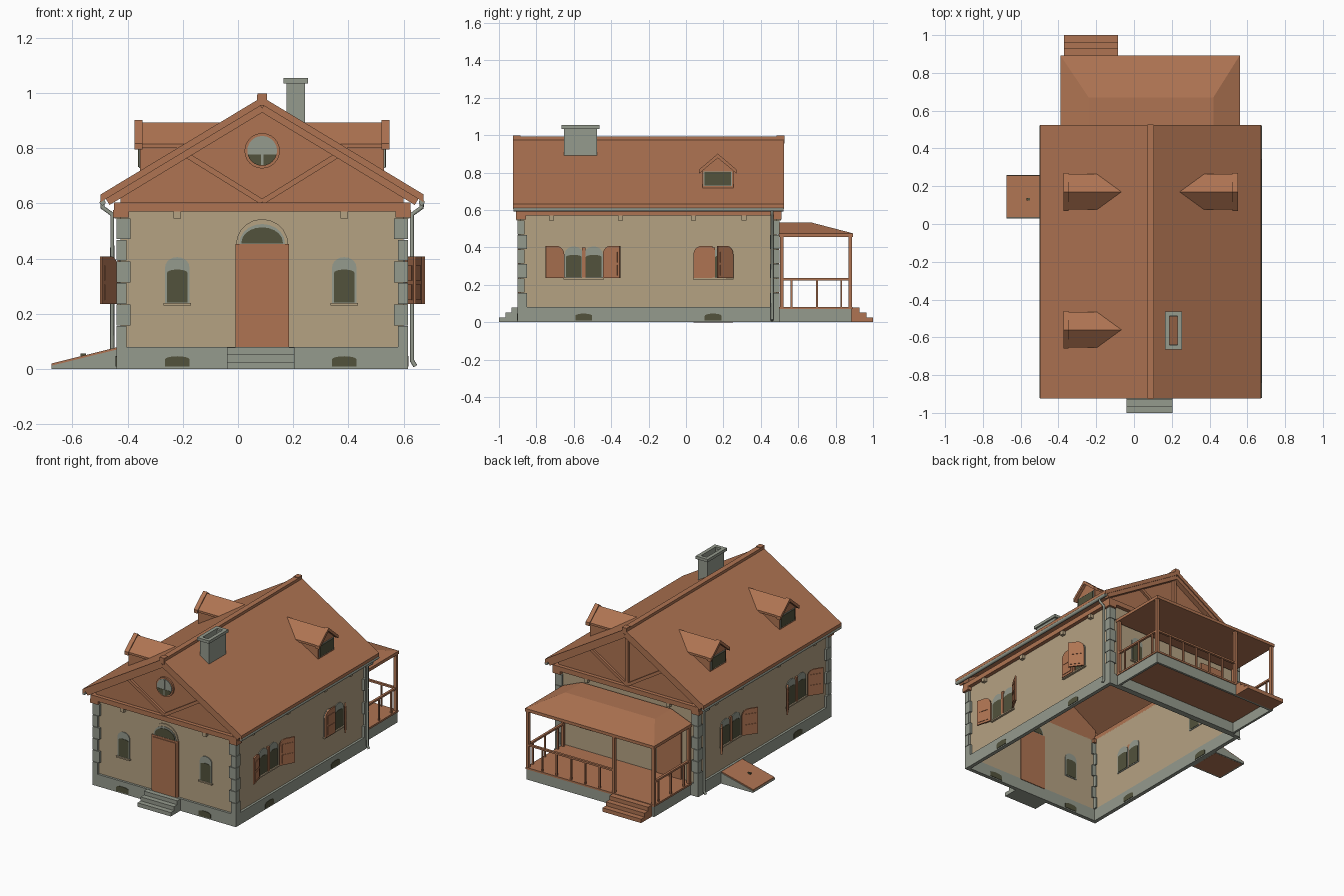
import bpy, bmesh, math
from mathutils import Vector as V

if "Cube" in bpy.data.objects:
    bpy.data.objects.remove(bpy.data.objects["Cube"])

def material(name, rgb):
    m = bpy.data.materials.new(name)
    m.diffuse_color = (*rgb, 1)
    m.use_nodes = True
    m.node_tree.nodes["Principled BSDF"].inputs["Base Color"].default_value = m.diffuse_color
    return m

BROWN = material("brown wood", (0.43, 0.175, 0.085))
BEIGE = material("beige plaster", (0.46, 0.36, 0.225))
GREY = material("grey stone", (0.30, 0.325, 0.27))
DARK = material("dark glass", (0.085, 0.085, 0.045))
CX = 0.0875   # house axis

def frame(o, u, n):
    o, u, n = V(o), V(u), V(n)
    return lambda a, b, w: o + u * a + V((0, 0, b)) + n * w

FRONT = frame((0, -0.885, 0), (1, 0, 0), (0, -1, 0))
BACK = frame((0, 0.485, 0), (1, 0, 0), (0, 1, 0))
RIGHT = frame((0.60, 0, 0), (0, 1, 0), (1, 0, 0))
LEFT = frame((-0.425, 0, 0), (0, 1, 0), (-1, 0, 0))
WORLD = frame((0, 0, 0), (1, 0, 0), (0, 1, 0))

def finish(name, bm, mat):
    bmesh.ops.recalc_face_normals(bm, faces=bm.faces)
    me = bpy.data.meshes.new(name)
    bm.to_mesh(me)
    bm.free()
    me.materials.append(mat)
    ob = bpy.data.objects.new(name, me)
    bpy.context.collection.objects.link(ob)
    return ob

def prism(name, fr, pts, w0, w1, mat):
    """Outline (u, height) extruded from w0 to w1; w0 may depend on height."""
    bm = bmesh.new()
    a = [bm.verts.new(fr(u, z, w0(z) if callable(w0) else w0)) for u, z in pts]
    b = [bm.verts.new(fr(u, z, w1)) for u, z in pts]
    bm.faces.new(a)
    bm.faces.new(b)
    for i in range(len(pts)):
        j = (i + 1) % len(pts)
        bm.faces.new((a[i], a[j], b[j], b[i]))
    return finish(name, bm, mat)

def rect(u0, u1, z0, z1):
    return [(u0, z0), (u1, z0), (u1, z1), (u0, z1)]

def box(name, x0, x1, y0, y1, z0, z1, mat):
    return prism(name, WORLD, rect(x0, x1, z0, z1), y0, y1, mat)

def ring(name, x0, x1, y0, y1, z0, z1, t, mat):
    box(name + "_front", x0, x1, y0, y0 + t, z0, z1, mat)
    box(name + "_back", x0, x1, y1 - t, y1, z0, z1, mat)
    box(name + "_left", x0, x0 + t, y0 + t, y1 - t, z0, z1, mat)
    box(name + "_right", x1 - t, x1, y0 + t, y1 - t, z0, z1, mat)

def arch(c, w, z0, z1, rise, n=10):
    r = w / 2
    return [(c - r, z0), (c + r, z0)] + [
        (c + r * math.cos(math.pi * i / n), z1 - rise + rise * math.sin(math.pi * i / n)) for i in range(n + 1)]

def beam(name, fr, p, q, width, w0, w1, mat):
    p, q = V(p), V(q)
    d = (q - p).normalized()
    s = V((-d.y, d.x)) * width / 2
    return prism(name, fr, [tuple(p - s), tuple(q - s), tuple(q + s), tuple(p + s)], w0, w1, mat)

def pipe(name, pts, r, mat):
    cu = bpy.data.curves.new(name, 'CURVE')
    cu.dimensions, cu.bevel_depth, cu.bevel_resolution, cu.use_fill_caps = '3D', r, 2, True
    sp = cu.splines.new('POLY')
    sp.points.add(len(pts) - 1)
    for pt, co in zip(sp.points, pts):
        pt.co = (*co, 1)
    cu.materials.append(mat)
    bpy.context.collection.objects.link(bpy.data.objects.new(name, cu))

# foundation, walls, eaves band
ring("foundation", -0.44, 0.615, -0.90, 0.50, 0, 0.08, 0.025, GREY)
ring("wall", -0.425, 0.60, -0.885, 0.485, 0.08, 0.575, 0.01, BEIGE)
ring("eaves_band", -0.45, 0.625, -0.91, 0.51, 0.57, 0.602, 0.035, BROWN)

# corner stones
for x, sx in ((-0.44, 1), (0.615, -1)):
    for y, sy in ((-0.90, 1), (0.50, -1)):
        for i in range(6):
            a, b = (0.05, 0.036) if i % 2 else (0.036, 0.05)
            xs, ys = sorted((x, x + sx * a)), sorted((y, y + sy * b))
            z = 0.08 + i * 0.078
            box("corner_stone", *xs, *ys, z, z + 0.075, GREY)
        xs, ys = sorted((x - sx * 0.012, x + sx * 0.045)), sorted((y - sy * 0.01, y + sy * 0.045))
        box("corner_bracket", *xs, *ys, 0.548, 0.575, BROWN)

# small corbels under the band
for fr, us in ((FRONT, (-0.22, 0.385)), (BACK, (-0.22, 0.385)),
               (LEFT, (-0.72, -0.35, 0.04, 0.31)), (RIGHT, (-0.72, -0.35, 0.04, 0.31))):
    for u in us:
        prism("corbel", fr, rect(u - 0.013, u + 0.013, 0.545, 0.572), 0, 0.022, BEIGE)

# main roof and ridge cap
def chevron(c, half, top, eave, t):
    return [(c - half, eave), (c, top), (c + half, eave), (c + half, eave - t), (c, top - t), (c - half, eave - t)]

prism("main_roof", WORLD, chevron(CX, 0.585, 0.985, 0.632, 0.028), -0.925, 0.525, BROWN)
box("ridge_cap", CX - 0.018, CX + 0.018, -0.925, 0.525, 0.965, 0.992, BROWN)

# gables with timber framing
for fr, tag in ((FRONT, "front"), (BACK, "back")):
    prism(tag + "_gable", fr, [(-0.425, 0.57), (0.60, 0.57), (0.60, 0.65), (CX, 0.962), (-0.425, 0.65)],
          -0.008, 0, BROWN)
    for s in (-1, 1):
        beam(tag + "_rafter", fr, (CX, 0.945), (CX + s * 0.56, 0.606), 0.028, 0, 0.034, BROWN)
        beam(tag + "_brace", fr, (CX, 0.605), (CX + s * 0.29, 0.785), 0.02, 0, 0.015, BROWN)
    prism(tag + "_ridge_beam", fr, rect(CX - 0.017, CX + 0.017, 0.955, 0.997), 0, 0.041, BROWN)
prism("king_post", BACK, rect(CX - 0.011, CX + 0.011, 0.60, 0.95), 0, 0.018, BROWN)

# round gable window
def disc(r, n=24):
    return [(CX + r * math.cos(2 * math.pi * i / n), 0.79 + r * math.sin(2 * math.pi * i / n)) for i in range(n)]
prism("round_window_frame", FRONT, disc(0.064), -0.012, 0.012, BROWN)
prism("round_window_glass", FRONT, disc(0.054), 0.01, 0.016, GREY)
prism("round_window_lower_pane", FRONT, [p for p in disc(0.054) if p[1] < 0.785], 0.012, 0.018, DARK)
prism("round_window_bar", FRONT, rect(CX - 0.004, CX + 0.004, 0.738, 0.842), 0.012, 0.02, GREY)

# windows
def window(fr, c, w, z0=0.235, z1=0.405):
    prism("window_frame", fr, arch(c, w, z0, z1, w * 0.42), -0.014, 0.005, GREY)
    prism("window_glass", fr, arch(c, w - 0.014, z0 + 0.006, z1 - 0.045, 0.012), -0.016, 0.007, DARK)
    prism("window_sill", fr, rect(c - w / 2 - 0.006, c + w / 2 + 0.006, z0 - 0.006, z0 + 0.003), 0, 0.014, BEIGE)

def cellar_window(fr, c):
    prism("cellar_window", fr, arch(c, 0.09, 0.008, 0.046, 0.012), -0.013, 0.018, DARK)

for fr, us in ((FRONT, (-0.22, 0.385)), (BACK, (0.385,))):
    for u in us:
        window(fr, u, 0.088)
for u in (-0.22, 0.385):
    cellar_window(FRONT, u)

def shutter(fr, hinge, toward, angle):
    """Leaf hinged at the window edge; 0 degrees is closed."""
    o = fr(hinge, 0, 0.014)
    u = fr(toward, 0, 0) - fr(0, 0, 0)
    n = fr(0, 0, 1) - fr(0, 0, 0)
    c, s = math.cos(math.radians(angle)), math.sin(math.radians(angle))
    leaf = frame(o, u * c + n * s, n * c - u * s)
    r = 0.045
    corner = [(r - r * math.sin(i * math.pi / 10), 0.408 - r + r * math.cos(i * math.pi / 10)) for i in range(6)]
    prism("shutter", leaf, [(0, 0.235), (0.102, 0.235), (0.102, 0.408)] + corner, -0.005, 0.005, BROWN)
    for z in (0.25, 0.32):
        prism("shutter_panel", leaf, rect(0.016, 0.088, z, z + 0.055), -0.008, 0.008, BROWN)

for fr, yc, a, b in ((RIGHT, -0.547, 165, 152), (RIGHT, 0.145, 0, 36),
                     (LEFT, -0.547, 146, 146), (LEFT, 0.145, 146, 146)):
    for s in (-1, 1):
        window(fr, yc + s * 0.053, 0.098)
    prism("window_mullion", fr, rect(yc - 0.009, yc + 0.009, 0.235, 0.40), -0.012, 0.012, BROWN)
    shutter(fr, yc - 0.105, 1, a)
    shutter(fr, yc + 0.105, -1, b)
    cellar_window(fr, yc)

# front door with arched fanlight, back door
prism("door_arch_trim", FRONT, arch(CX, 0.19, 0.44, 0.543, 0.095), -0.012, 0.006, BEIGE)
prism("fanlight_frame", FRONT, arch(CX, 0.165, 0.45, 0.525, 0.07), -0.014, 0.009, GREY)
prism("fanlight_glass", FRONT, arch(CX, 0.15, 0.455, 0.513, 0.055), -0.016, 0.012, DARK)
prism("front_door_frame", FRONT, rect(CX - 0.097, CX + 0.097, 0.075, 0.452), -0.014, 0.012, BROWN)
prism("front_door", FRONT, rect(CX - 0.085, CX + 0.085, 0.08, 0.44), 0, 0.017, BROWN)
prism("back_door", BACK, rect(-0.31, -0.13, 0.075, 0.42), -0.014, 0.012, BROWN)

# steps
for i in range(3):
    z = 0.026 * (i + 1)
    box("front_step", -0.04, 0.205, -1 + i * 0.034, -0.895, z - 0.026, z, GREY)
    box("back_step", -0.37, -0.085, 0.885, 1 - i * 0.036, z - 0.026, z, BROWN)

# back porch
ring("porch_base", -0.385, 0.555, 0.50, 0.885, 0, 0.072, 0.015, GREY)
box("porch_floor", -0.39, 0.56, 0.49, 0.89, 0.07, 0.082, BROWN)
for x in (-0.378, -0.085, 0.548):
    box("porch_post", x - 0.01, x + 0.01, 0.868, 0.888, 0.08, 0.47, BROWN)
for x in (-0.378, 0.548):
    box("porch_wall_post", x - 0.01, x + 0.01, 0.502, 0.52, 0.08, 0.47, BROWN)
    box("side_rail", x - 0.008, x + 0.008, 0.51, 0.88, 0.224, 0.236, BROWN)
    for y in (0.565, 0.70, 0.83):
        box("side_baluster", x - 0.005, x + 0.005, y - 0.005, y + 0.005, 0.08, 0.228, BROWN)
box("back_rail", -0.085, 0.548, 0.87, 0.886, 0.224, 0.236, BROWN)
for i in range(1, 6):
    x = -0.085 + i * 0.1055
    box("back_baluster", x - 0.005, x + 0.005, 0.873, 0.883, 0.08, 0.228, BROWN)
box("porch_eaves", -0.39, 0.56, 0.495, 0.893, 0.455, 0.475, BROWN)
bm = bmesh.new()   # hipped porch roof
e = [bm.verts.new(p) for p in ((-0.39, 0.495, 0.475), (0.56, 0.495, 0.475), (0.56, 0.893, 0.475), (-0.39, 0.893, 0.475))]
t = [bm.verts.new(p) for p in ((-0.24, 0.495, 0.533), (0.42, 0.495, 0.533), (0.42, 0.67, 0.533), (-0.24, 0.67, 0.533))]
bm.faces.new(t)
for i in range(4):
    j = (i + 1) % 4
    bm.faces.new((e[i], e[j], t[j], t[i]))
finish("porch_roof", bm, BROWN)

# dormers, their backs cut along the roof slope
def slope(z):
    return min((0.985 - z) / 0.607 - 0.012, 0.425)

for s, y in ((-1, 0.17), (-1, -0.56), (1, 0.17)):
    fr = frame((CX, y, 0), (0, 1, 0), (s, 0, 0))
    prism("dormer_body", fr, [(-0.083, 0.712), (0.083, 0.712), (0.083, 0.815), (0, 0.88), (-0.083, 0.815)],
          slope, 0.442, BROWN)
    prism("dormer_roof", fr, chevron(0, 0.094, 0.892, 0.814, 0.014), slope, 0.455, BROWN)
    prism("dormer_bargeboard", fr, chevron(0, 0.10, 0.901, 0.816, 0.022), 0.433, 0.462, BROWN)
    prism("dormer_window_frame", fr, rect(-0.076, 0.076, 0.727, 0.806), 0.44, 0.446, GREY)
    prism("dormer_window_glass", fr, rect(-0.07, 0.07, 0.731, 0.802), 0.44, 0.449, DARK)

# chimney
ring("chimney", 0.175, 0.243, -0.652, -0.475, 0.87, 1.04, 0.014, GREY)
ring("chimney_cap", 0.165, 0.253, -0.665, -0.463, 1.034, 1.053, 0.024, GREY)

# gutters and downpipes
for s in (-1, 1):
    gx, dx = CX + s * 0.578, CX + s * 0.543
    pipe("gutter", [(gx, -0.922, 0.603), (gx, 0.522, 0.603)], 0.011, GREY)
    pipe("downpipe", [(gx, 0.46, 0.60), (gx, 0.46, 0.585), (dx, 0.46, 0.56), (dx, 0.46, 0.03),
                      (dx + s * 0.012, 0.46, 0.01)], 0.008, GREY)

# cellar hatch
prism("hatch_base", WORLD, [(-0.675, 0), (-0.44, 0), (-0.44, 0.07), (-0.675, 0.012)], 0.03, 0.26, GREY)
prism("hatch_lid", WORLD, [(-0.675, 0.012), (-0.44, 0.07), (-0.44, 0.078), (-0.675, 0.02)], 0.034, 0.256, BROWN)
prism("hatch_underside", WORLD, rect(-0.665, -0.45, 0, 0.002), 0.04, 0.25, BROWN).location.z = -0.0005
box("hatch_handle", -0.57, -0.55, 0.125, 0.137, 0.04, 0.056, DARK)
